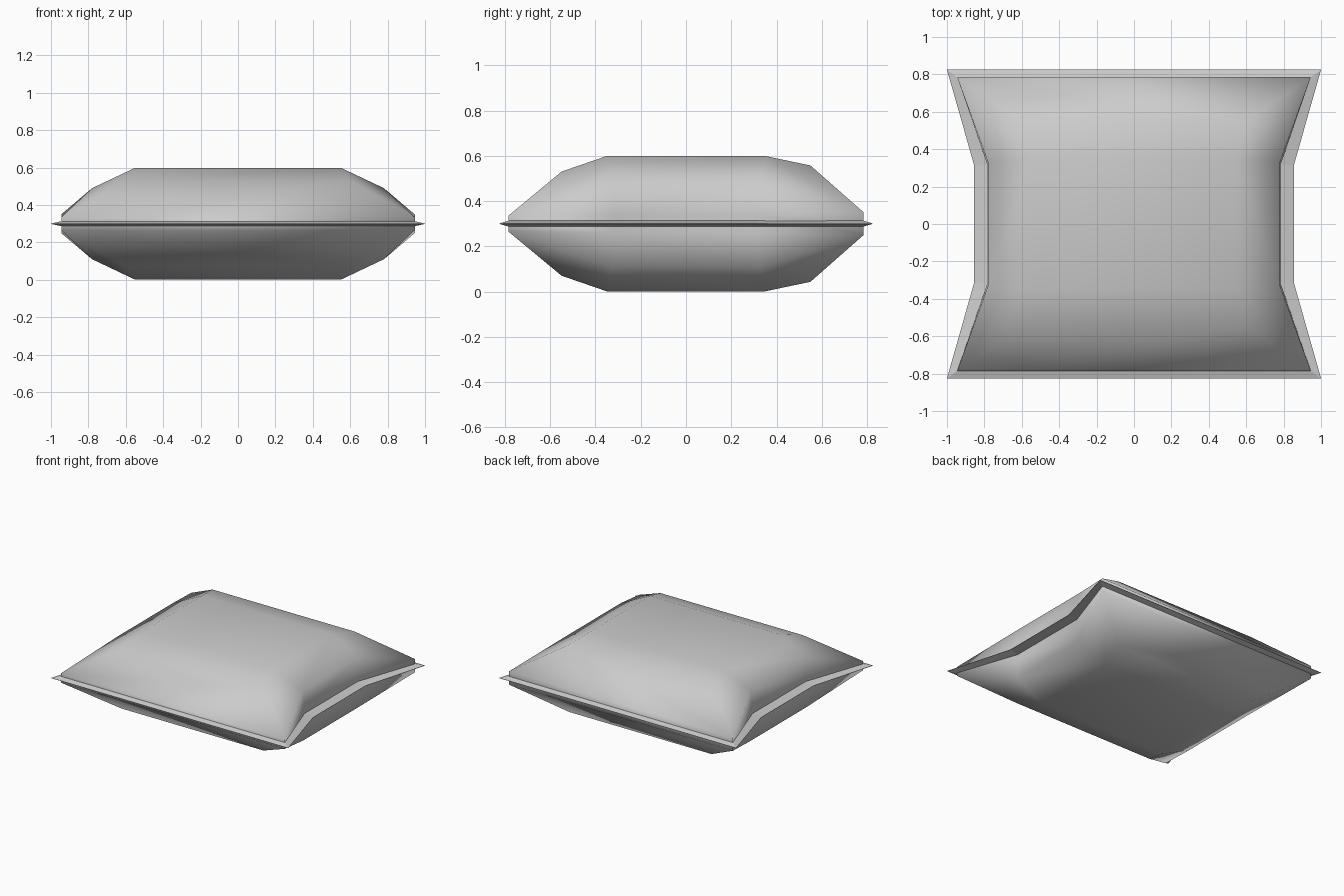
import bpy, bmesh

cube = bpy.data.objects.get("Cube")
if cube:
    bpy.data.objects.remove(cube)

MID = 0.30  # height of the seam


def material(name, rgb):
    m = bpy.data.materials.new(name)
    m.use_nodes = True
    m.diffuse_color = (*rgb, 1)
    m.node_tree.nodes["Principled BSDF"].inputs["Base Color"].default_value = (*rgb, 1)
    return m


fabric = material("grey fabric", (0.6, 0.6, 0.6))


def finish(bm, name):
    bmesh.ops.recalc_face_normals(bm, faces=bm.faces)
    mesh = bpy.data.meshes.new(name)
    bm.to_mesh(mesh)
    bm.free()
    obj = bpy.data.objects.new(name, mesh)
    bpy.context.collection.objects.link(obj)
    mesh.materials.append(fabric)
    return obj


# Padded body: right-hand points of one half as (x, y, height above the seam)
def half_points(end, corner_h, shoulder_h):
    return {"corner": (0.945, end * 0.785, corner_h),
            "pinch": (0.785, end * 0.32, 0.04),
            "side": (0.78, end * 0.33, 0.19),
            "shoulder": (0.60, end * 0.55, shoulder_h),
            "crown": (0.55, end * 0.35, 0.299)}


ends = {-1: half_points(-1, 0.035, 0.23), 1: half_points(1, 0.05, 0.257)}

bm = bmesh.new()
rims = []
for up in (1, -1):
    v = {(name, sx, end): bm.verts.new((sx * x, y, MID + up * h))
         for end, pts in ends.items() for name, (x, y, h) in pts.items() for sx in (-1, 1)}
    # corners of the padding
    for sx in (-1, 1):
        for end in (-1, 1):
            bm.faces.new([v[n, sx, end] for n in ("corner", "side", "crown", "shoulder")])
            bm.faces.new([v[n, sx, end] for n in ("corner", "pinch", "side")])
        # strips along each pinched side
        for a, b in (("pinch", "side"), ("side", "crown")):
            bm.faces.new((v[a, sx, -1], v[b, sx, -1], v[b, sx, 1], v[a, sx, 1]))
    # strips along the straight ends
    for end in (-1, 1):
        for a, b in (("corner", "shoulder"), ("shoulder", "crown")):
            bm.faces.new((v[a, -1, end], v[b, -1, end], v[b, 1, end], v[a, 1, end]))
    # flat crown
    bm.faces.new([v["crown", sx, end] for sx, end in ((-1, -1), (1, -1), (1, 1), (-1, 1))])
    rims.append([v[k] for k in (("corner", -1, -1), ("corner", 1, -1), ("pinch", 1, -1),
                                ("pinch", 1, 1), ("corner", 1, 1), ("corner", -1, 1),
                                ("pinch", -1, 1), ("pinch", -1, -1))])

# Narrow side wall joining the two padded halves
top, bottom = rims
for i in range(len(top)):
    j = (i + 1) % len(top)
    bm.faces.new((top[i], top[j], bottom[j], bottom[i]))
for f in bm.faces:
    f.smooth = True
finish(bm, "cushion_body")

# Flat seam flange, tapering to a thin outer edge
outer = [(1, 0.825), (0.855, 0.315)]
inner = [(0.94, 0.78), (0.78, 0.32)]


def outline(points):
    right = [(x, -y) for x, y in points] + [(x, y) for x, y in reversed(points)]
    return right + [(-x, -y) for x, y in right]


bm = bmesh.new()
loops = [[bm.verts.new((x, y, MID + h)) for x, y in outline(p)]
         for p, h in ((inner, 0.014), (outer, 0.001), (outer, -0.001), (inner, -0.014))]
for a, b in zip(loops, loops[1:] + loops[:1]):
    for i in range(len(a)):
        j = (i + 1) % len(a)
        bm.faces.new((a[i], a[j], b[j], b[i]))
finish(bm, "seam_flange")
